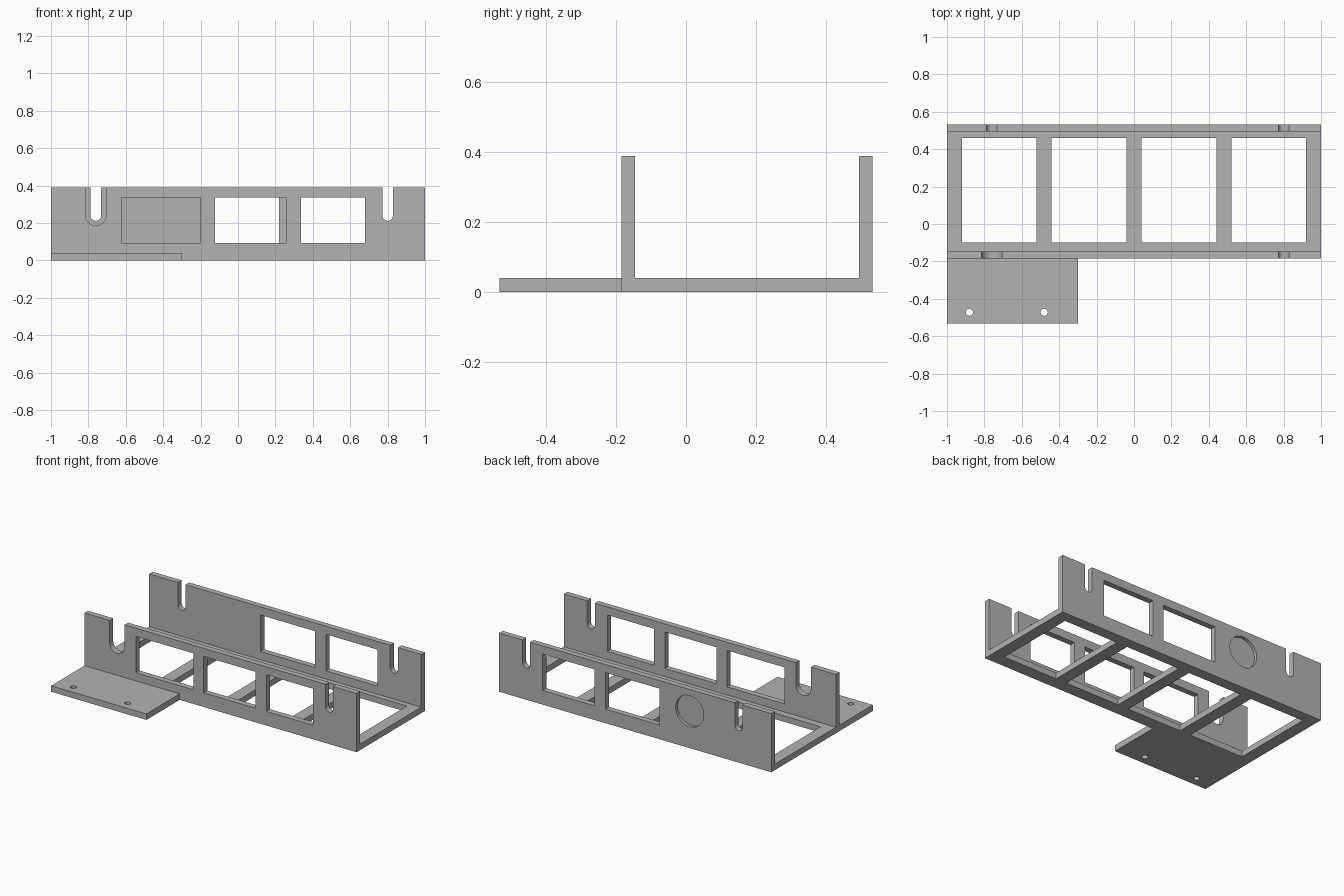
import bpy, bmesh, math
from mathutils import Vector

if "Cube" in bpy.data.objects:
    bpy.data.objects.remove(bpy.data.objects["Cube"])

# Main dimensions
HEIGHT, FLOOR = 0.39, 0.04
FRONT, FRONT_IN = -0.184, -0.146
BACK_IN, BACK = 0.495, 0.533
EDGE = -0.533

# Extrusion axes: maps a 2D point and a depth to 3D
AXES = {
    "x": lambda a, b, d: Vector((d, a, b)),
    "y": lambda a, b, d: Vector((a, d, b)),
    "z": lambda a, b, d: Vector((a, b, d)),
}


def prism(bm, points, axis, lo, hi):
    """Extrude a 2D outline between two depths along an axis."""
    place = AXES[axis]
    face = bm.faces.new([bm.verts.new(place(a, b, lo)) for a, b in points])
    out = bmesh.ops.extrude_face_region(bm, geom=[face])
    verts = [g for g in out["geom"] if isinstance(g, bmesh.types.BMVert)]
    bmesh.ops.translate(bm, verts=verts, vec=place(0, 0, hi - lo))


def rect(a0, a1, b0, b1):
    return [(a0, b0), (a1, b0), (a1, b1), (a0, b1)]


def arc(a, b, r, start, end, steps):
    angles = [start + (end - start) * i / steps for i in range(steps + 1)]
    return [(a + r * math.cos(t), b + r * math.sin(t)) for t in angles]


def circle(a, b, r, steps=48):
    return arc(a, b, r, 0, math.tau, steps)[:-1]


def slot(x, bottom, r):
    """U-shaped notch open at the top."""
    top = HEIGHT + 0.1
    return [(x - r, top)] + arc(x, bottom + r, r, math.pi, math.tau, 24) + [(x + r, top)]


def make_object(name, bm):
    bmesh.ops.recalc_face_normals(bm, faces=bm.faces)
    mesh = bpy.data.meshes.new(name)
    bm.to_mesh(mesh)
    bm.free()
    obj = bpy.data.objects.new(name, mesh)
    bpy.context.collection.objects.link(obj)
    return obj


# Channel with a flange along the front, as one cross-section
body = bmesh.new()
prism(body, [(EDGE, 0), (BACK, 0), (BACK, HEIGHT), (BACK_IN, HEIGHT), (BACK_IN, FLOOR),
             (FRONT_IN, FLOOR), (FRONT_IN, HEIGHT), (FRONT, HEIGHT), (FRONT, FLOOR),
             (EDGE, FLOOR)], "x", -1, 1)
bracket = make_object("mounting_bracket", body)

cut = bmesh.new()
# Shorten the flange to a mounting tab and drill its screw holes
prism(cut, rect(-0.30, 1.1, EDGE - 0.1, FRONT), "z", -0.1, FLOOR + 0.05)
for x in (-0.88, -0.48):
    prism(cut, circle(x, -0.472, 0.019, 24), "z", -0.1, 0.1)

# Four floor openings
for x in (-0.72, -0.24, 0.24, 0.72):
    prism(cut, rect(x - 0.2, x + 0.2, -0.10, 0.46), "z", -0.1, 0.1)

# Wall windows and cable notches
walls = [
    (FRONT, FRONT_IN, [(-0.62, -0.20), (-0.123, 0.257), (0.337, 0.68)],
     [(-0.76, 0.187, 0.055), (0.80, 0.212, 0.028)]),
    (BACK_IN, BACK, [(-0.18, 0.22), (0.30, 0.68)],
     [(-0.76, 0.212, 0.028), (0.80, 0.212, 0.028)]),
]
for y0, y1, windows, slots in walls:
    for x0, x1 in windows:
        prism(cut, rect(x0, x1, 0.094, 0.336), "y", y0 - 0.02, y1 + 0.02)
    for x, bottom, r in slots:
        prism(cut, slot(x, bottom, r), "y", y0 - 0.02, y1 + 0.02)

# Blind round recess in the back wall
prism(cut, circle(-0.40, 0.245, 0.103), "y", BACK - 0.02, BACK + 0.05)
cutter = make_object("cutter", cut)
cutter.hide_render = True

# Apply the cuts and drop the cutter
mod = bracket.modifiers.new("cuts", "BOOLEAN")
mod.operation = "DIFFERENCE"
mod.solver = "EXACT"
mod.object = cutter
bpy.context.view_layer.objects.active = bracket
bracket.select_set(True)
bpy.ops.object.modifier_apply(modifier=mod.name)
bpy.data.objects.remove(cutter)
bpy.ops.object.shade_smooth_by_angle(angle=math.radians(30))

# Plain grey finish
grey = bpy.data.materials.new("plain_grey")
grey.use_nodes = True
color = (0.45, 0.45, 0.45, 1)
grey.diffuse_color = color
grey.node_tree.nodes["Principled BSDF"].inputs["Base Color"].default_value = color
bracket.data.materials.clear()
bracket.data.materials.append(grey)
